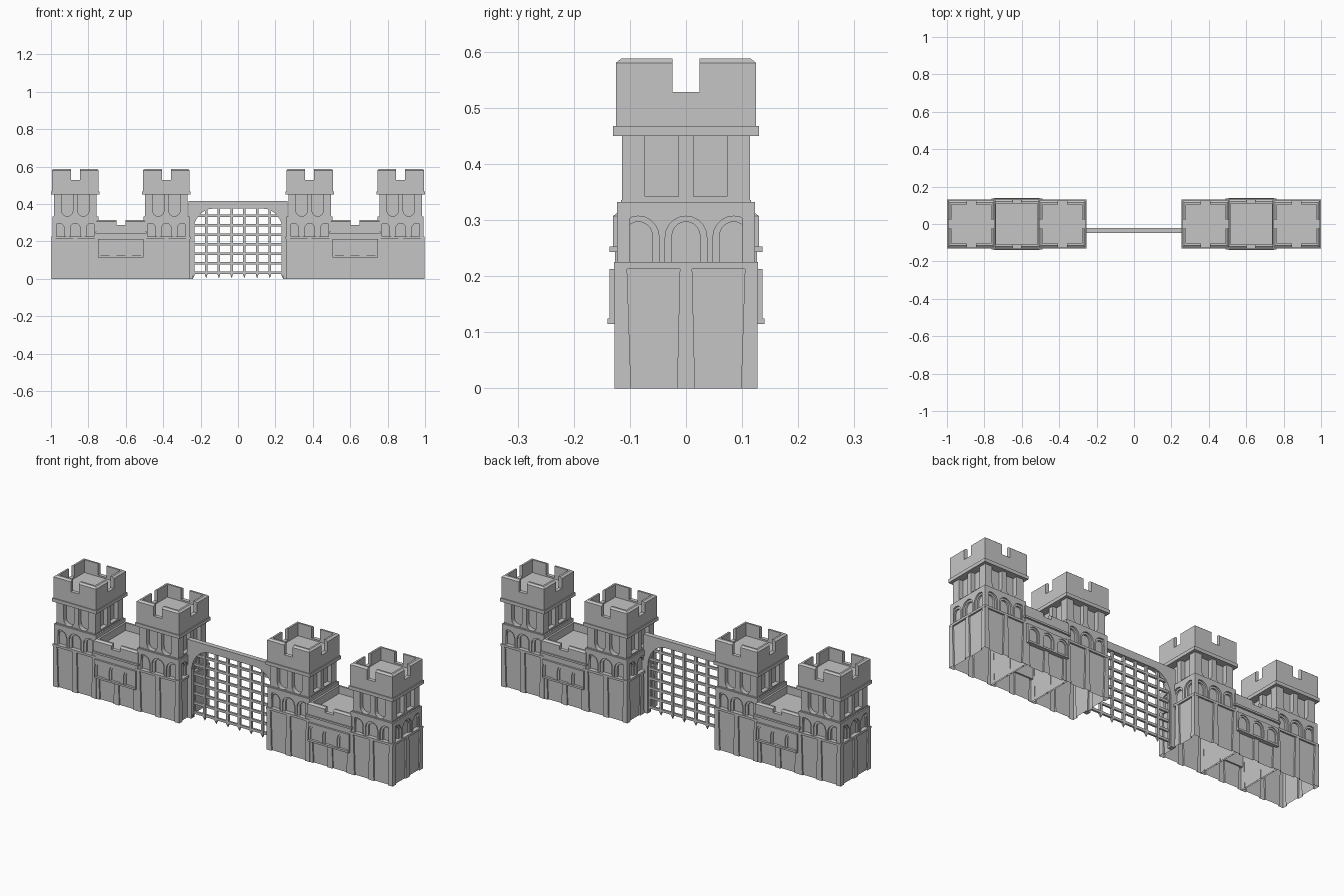
import bpy, bmesh, math
from mathutils import Vector, Matrix

cube = bpy.data.objects.get("Cube")
if cube:
    bpy.data.objects.remove(cube)

stone = bpy.data.materials.new("grey stone")
stone.use_nodes = True
GREY = (0.56, 0.56, 0.56, 1)
stone.diffuse_color = GREY
stone.node_tree.nodes["Principled BSDF"].inputs["Base Color"].default_value = GREY


def at(s, d, z, side=0):
    """Point s along a wall face, d out from the centre, on one of four sides."""
    return Matrix.Rotation(side * math.pi / 2, 3, 'Z') @ Vector((s, -d, z))


def loft(bm, a, b, open_start=False):
    """Join two matching loops and cap the ends."""
    va, vb = [bm.verts.new(p) for p in a], [bm.verts.new(p) for p in b]
    n = len(va)
    for i in range(n):
        j = (i + 1) % n
        bm.faces.new((va[i], va[j], vb[j], vb[i]))
    bm.faces.new(vb)
    if not open_start:
        bm.faces.new(va)


def box(bm, x0, x1, y0, y1, z0, z1):
    def ring(z):
        return [(x0, y0, z), (x1, y0, z), (x1, y1, z), (x0, y1, z)]
    loft(bm, ring(z0), ring(z1))


def slab(bm, h, z0, z1):
    box(bm, -h, h, -h, h, z0, z1)


def plate(bm, w, z0, z1, centres, r, spring, d0, d1, side, flip=False, steps=10):
    """Wall plate with arched openings cut up from its lower edge."""
    pts = [(-w, z0)]
    for c in centres:
        pts.append((c - r, z0))
        for i in range(steps + 1):
            a = math.pi * (1 - i / steps)
            pts.append((c + r * math.cos(a), spring + r * math.sin(a)))
        pts.append((c + r, z0))
    pts += [(w, z0), (w, z1), (-w, z1)]
    if flip:
        pts = [(s, z0 + z1 - z) for s, z in pts]
    loft(bm, [at(s, d0, z, side) for s, z in pts], [at(s, d1, z, side) for s, z in pts])


def finish(bm, name):
    bmesh.ops.recalc_face_normals(bm, faces=bm.faces)
    me = bpy.data.meshes.new(name)
    bm.to_mesh(me)
    bm.free()
    me.materials.append(stone)
    return me


def put(me, name, x=0):
    ob = bpy.data.objects.new(name, me)
    ob.location.x = x
    bpy.context.collection.objects.link(ob)


def base_mesh(h, recess, top):
    """Hollow base with tapering pilasters, open underneath."""
    def ring(z, c, p):
        row = [(-c, h), (-c, recess), (-p, recess), (-p, h),
               (p, h), (p, recess), (c, recess), (c, h), (h, h)]
        return [at(s, d, z, k) for k in range(4) for s, d in row]
    bm = bmesh.new()
    loft(bm, ring(0, .098, .016), ring(top, .105, .011), open_start=True)
    return bm


def crown(bm, h, z0, z1, sill, floor, notched):
    """Parapet ring with chamfered merlons and a notch in the chosen sides."""
    inner, n = h - .02, .024
    merlon = [(inner, z0), (h, z0), (h, z1 - .008), (h - .01, z1), (inner, z1)]
    for k in range(4):
        gap = n if k in notched else 0
        for sgn in (-1, 1):
            loft(bm, [at(sgn * d, d, z, k) for d, z in merlon],
                 [at(sgn * gap, d, z, k) for d, z in merlon])
        if gap:
            low = [(inner, z0), (h, z0), (h, sill), (inner, sill)]
            loft(bm, [at(-n, d, z, k) for d, z in low], [at(n, d, z, k) for d, z in low])
    slab(bm, inner + .001, z0, floor)


THREE = (-.085, 0, .085)

# Tower base with ledge
bm = base_mesh(.127, .119, .214)
slab(bm, .128, .213, .225)
tower_base = finish(bm, "tower_base")

# Tower arcade: stepped arches around a core
bm = bmesh.new()
slab(bm, .106, .225, .332)
for k in range(4):
    plate(bm, .115, .225, .33, THREE, .025, .272, .1, .115, k)
    plate(bm, .123, .225, .332, THREE, .037, .27, .1, .123, k)
tower_arcade = finish(bm, "tower_arcade")

# Tower shaft: deep recesses between pilasters
bm = bmesh.new()
slab(bm, .09, .33, .452)
for k in range(4):
    if k % 2:
        plate(bm, .114, .332, .452, (-.043, .043), .03, .442, .08, .114, k, True, 1)
    else:
        plate(bm, .114, .332, .452, (-.043, .043), .03, .42, .08, .114, k, True)
slab(bm, .116, .33, .336)
tower_shaft = finish(bm, "tower_shaft")

# Tower crown with cornice
bm = bmesh.new()
slab(bm, .13, .45, .468)
crown(bm, .125, .468, .588, .528, .52, range(4))
tower_crown = finish(bm, "tower_crown")

# Curtain wall base
bm = base_mesh(.1255, .118, .214)
slab(bm, .1265, .213, .245)
wall_base = finish(bm, "wall_base")

# Curtain wall arcade on front and back
bm = bmesh.new()
for k in (0, 2):
    def strip(d, z0, z1):
        plate(bm, .121, z0, z1, (), 0, 0, .11, d, k)
    strip(.127, .12, .21)
    strip(.14, .115, .125)
    plate(bm, .121, .125, .213, THREE, .024, .172, .12, .132, k)
    plate(bm, .121, .125, .213, THREE, .034, .171, .12, .1365, k)
wall_arcade = finish(bm, "wall_arcade")

# Curtain wall parapet
bm = bmesh.new()
slab(bm, .136, .243, .253)
crown(bm, .13, .253, .315, .288, .275, (0, 2))
wall_parapet = finish(bm, "wall_parapet")

for sgn, side in ((1, "left"), (-1, "right")):
    for spot, x in (("outer", .87), ("inner", .383)):
        for me in (tower_base, tower_arcade, tower_shaft, tower_crown):
            put(me, f"{side}_{spot}_{me.name}", sgn * x)
    for me in (wall_base, wall_arcade, wall_parapet):
        put(me, f"{side}_{me.name}", sgn * .6265)

# Gate arch: jambs and a broad rounded opening
GATE_Y, W, SPRING = -.035, .24, .25
pts = [(-.265, 0), (-W, 0)]
for sgn in (-1, 1):
    for i in range(9):
        a = math.pi / 2 * (i / 8 if sgn < 0 else 1 - i / 8)
        pts.append((sgn * (.135 + (W - .135) * math.cos(a)), SPRING + .125 * math.sin(a)))
pts += [(W, 0), (.265, 0), (.265, .415), (-.265, .415)]
bm = bmesh.new()
loft(bm, [(x, GATE_Y - .013, z) for x, z in pts], [(x, GATE_Y + .013, z) for x, z in pts])
put(finish(bm, "gate_arch"), "gate_arch")

# Portcullis: pointed uprights and crossbars
bm = bmesh.new()
t = .0065
for i in range(8):
    x = (i - 3.5) * .068
    box(bm, x - t, x + t, GATE_Y - t, GATE_Y + t, .022, .39)
    bmesh.ops.create_cone(bm, cap_ends=True, segments=4, radius1=.001, radius2=t * 1.4, depth=.018,
                          matrix=Matrix.Translation((x, GATE_Y, .013)) @ Matrix.Rotation(math.pi / 4, 4, 'Z'))
for i in range(7):
    z = .032 + i * .051
    box(bm, -.25, .25, GATE_Y - t * .8, GATE_Y + t * .8, z - t, z + t)
put(finish(bm, "portcullis"), "portcullis")
